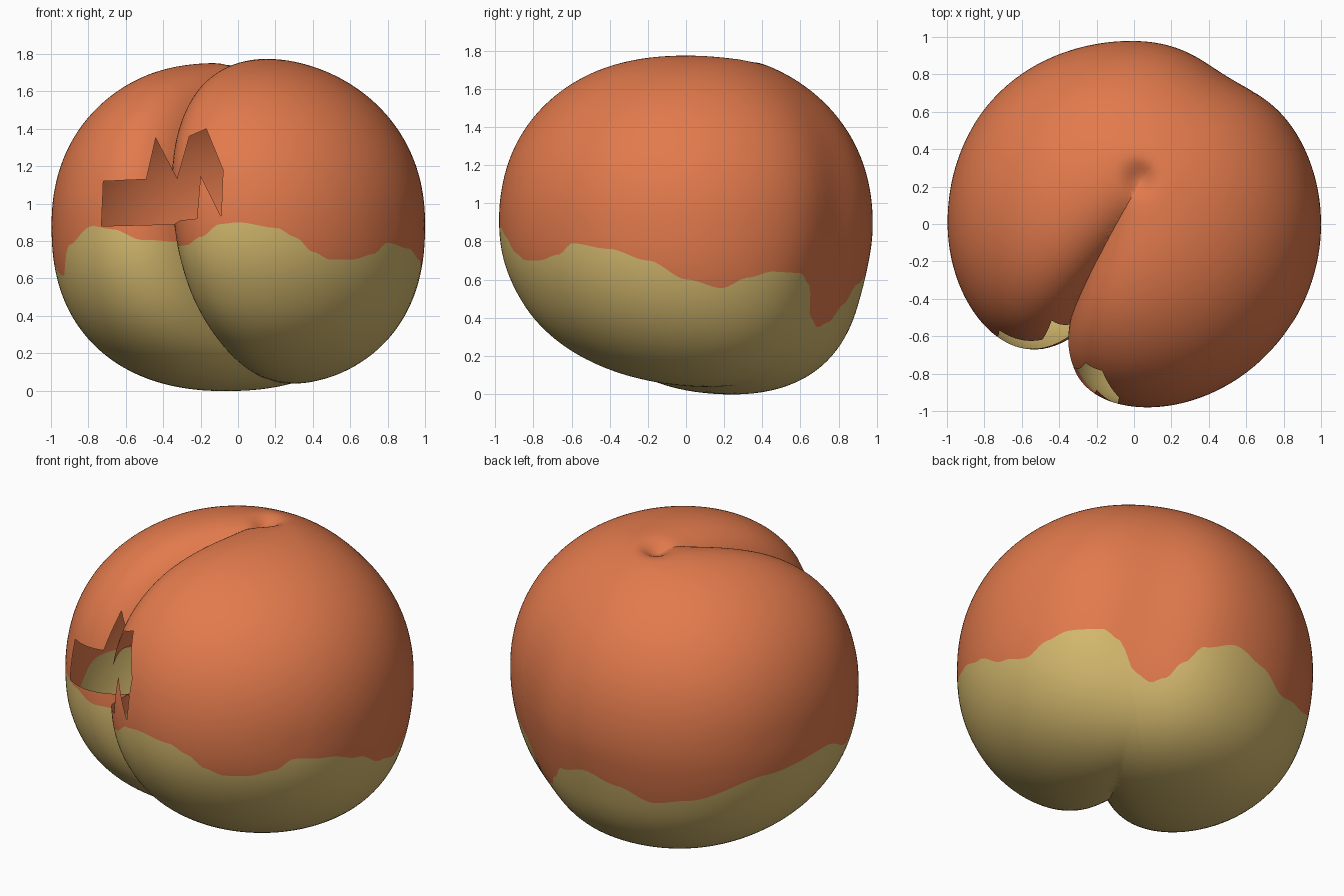
import bpy, bmesh, math
from mathutils import Vector

if "Cube" in bpy.data.objects:
    bpy.data.objects.remove(bpy.data.objects["Cube"])

SEG, UPPER, LOWER = 220, 64, 38
MID, HALF_H = 0.89, 0.905
CREASE_N = Vector((0.846, -0.517, 0.128)).normalized()
CENTRE = Vector((0.02, -0.01, 0.89))
FRONT_DIR = Vector((-0.522, -0.853, 0.0))

# Height of the wavy colour border, by angle round the fruit (0 = front, 90 = right)
BORDER = [(0, .90), (12, .87), (18, .82), (24, .74), (30, .70), (38, .70), (47, .73),
          (53, .79), (66, .76), (78, .70), (90, .60), (101, .555), (110, .61), (118, .64),
          (130, .63), (136, .56), (140, .38), (146, .33), (152, .36), (159, .46),
          (166, .57), (178, .63), (190, .58), (203, .50), (214, .53), (241, .66),
          (268, .71), (285, .61), (294, .78), (306, .88), (314, .86), (323, .79),
          (335, .74), (341, .76), (348, .82), (354, .89), (360, .90)]

# Jagged opening seen from the front (x, z)
HOLE = [(-.73, .88), (-.72, 1.12), (-.49, 1.13), (-.44, 1.35), (-.325, 1.13),
        (-.26, 1.36), (-.17, 1.40), (-.08, 1.18), (-.09, .93), (-.20, 1.15),
        (-.22, .92), (-.31, .91), (-.34, .89)]


def power(c):
    """Curve exponent: the lower half is boxier than the upper half."""
    return 2.15 if c >= 0 else 2.35


def border_height(deg):
    for (a0, z0), (a1, z1) in zip(BORDER, BORDER[1:]):
        if a0 <= deg <= a1:
            t = (deg - a0) / (a1 - a0)
            return z0 + (z1 - z0) * t * t * (3 - 2 * t)
    return BORDER[0][1]


def body_point(az, t):
    """Rounded body, with the base shifted a little to the back."""
    c = math.cos(t)
    n = power(c)
    z = MID + HALF_H * math.copysign(abs(c) ** (2 / n), c)
    r = max(0.0, math.sin(t)) ** (2 / n)
    k = min(1, max(0, (.9 - z) / .45))
    depth = 0.99 + 0.01 * math.cos(az) - 0.025 * k * k * (3 - 2 * k)
    if math.pi < az < 1.5 * math.pi:
        r *= 1 + 0.015 * math.sin(2 * az) ** 2
    return Vector((r * math.sin(az),
                   -depth * r * math.cos(az) + 0.24 * max(0, .75 - z) ** 2, z))


def creased(p):
    """Pull points near the cleft plane towards the centre, and sink the stem dimple."""
    rel = p - CENTRE
    d = abs(rel.dot(CREASE_N))
    a = math.degrees(math.atan2(rel.dot(FRONT_DIR), rel.z))
    if a < -73:
        a += 360
    s, k = ((90 - a) / 110, 1.0) if a < 90 else ((a - 90) / 145, 2.3)
    fade = max(0.0, math.cos(math.pi / 2 * min(1.0, s))) ** k
    width = 0.19 - 0.05 * min(1, max(0, (p.z - 1.1) / .6))
    pull = 0.32 * fade * math.exp(-d / width)
    # Faint flattening where the cleft runs out up the back
    back = abs((a if a > 90 else a + 360) - 265) / 75
    if back < 1:
        pull += 0.055 * math.cos(math.pi / 2 * back) ** 2 * math.exp(-(d / .27) ** 2)
    q = p - rel.normalized() * pull
    if p.z > 1.2:
        q.z -= 0.05 * math.exp(-((p.x - .03) ** 2 + (p.y - .25) ** 2) / .006)
    return q


def in_hole(x, z):
    inside = False
    for (x0, z0), (x1, z1) in zip(HOLE, HOLE[1:] + HOLE[:1]):
        if (z0 > z) != (z1 > z) and x < x0 + (z - z0) * (x1 - x0) / (z1 - z0):
            inside = not inside
    return inside


def material(name, rgb):
    m = bpy.data.materials.new(name)
    m.diffuse_color = (*rgb, 1)
    m.use_nodes = True
    m.node_tree.nodes["Principled BSDF"].inputs["Base Color"].default_value = m.diffuse_color
    return m


# Body grid: one row of edges follows the colour border exactly
bm = bmesh.new()
top = bm.verts.new(body_point(0, 0))
bottom = bm.verts.new(body_point(0, math.pi))
rows = UPPER + LOWER
cols = []
for i in range(SEG):
    az = 2 * math.pi * i / SEG
    h = (border_height(math.degrees(az)) - MID) / HALF_H
    tb = math.acos(math.copysign(abs(h) ** (power(h) / 2), h))
    angles = [tb * j / UPPER for j in range(1, UPPER + 1)]
    angles += [tb + (math.pi - tb) * j / LOWER for j in range(1, LOWER)]
    cols.append([top] + [bm.verts.new(body_point(az, t)) for t in angles] + [bottom])
for i in range(SEG):
    a, b = cols[i], cols[(i + 1) % SEG]
    for j in range(rows):
        ring = [a[j], a[j + 1], b[j + 1], b[j]]
        f = bm.faces.new(list(dict.fromkeys(ring)))
        f.material_index = 0 if j < UPPER else 1

# Cleft: an edge line along the plane, then the inward pull
bmesh.ops.bisect_plane(bm, geom=bm.verts[:] + bm.edges[:] + bm.faces[:], dist=0.002,
                       plane_co=CENTRE, plane_no=CREASE_N)
for v in bm.verts:
    v.co = creased(v.co)

# Jagged opening: cut along each side, then remove the faces inside
for (x0, z0), (x1, z1) in zip(HOLE, HOLE[1:] + HOLE[:1]):
    faces = []
    for f in bm.faces:
        c = f.calc_center_median()
        if (c.y < -0.2 and min(x0, x1) - .04 < c.x < max(x0, x1) + .04
                and min(z0, z1) - .04 < c.z < max(z0, z1) + .04):
            faces.append(f)
    geom = set(faces)
    for f in faces:
        geom.update(f.edges)
        geom.update(f.verts)
    bmesh.ops.bisect_plane(bm, geom=list(geom), dist=0.0005, plane_co=(x0, 0, z0),
                           plane_no=Vector((z1 - z0, 0, x0 - x1)).normalized())
bmesh.ops.recalc_face_normals(bm, faces=bm.faces[:])
gone = []
for f in bm.faces:
    c = f.calc_center_median()
    if c.y < -0.2 and in_hole(c.x, c.z):
        gone.append(f)
bmesh.ops.delete(bm, geom=gone, context='FACES')

mesh = bpy.data.meshes.new("fruit_shell")
bm.to_mesh(mesh)
bm.free()
shell = bpy.data.objects.new("fruit_shell", mesh)
bpy.context.collection.objects.link(shell)
mesh.materials.append(material("peach orange", (0.76, 0.195, 0.073)))
mesh.materials.append(material("pale yellow", (0.66, 0.485, 0.155)))
bpy.context.view_layer.objects.active = shell
shell.select_set(True)
bpy.ops.object.shade_smooth_by_angle(angle=math.radians(40))
